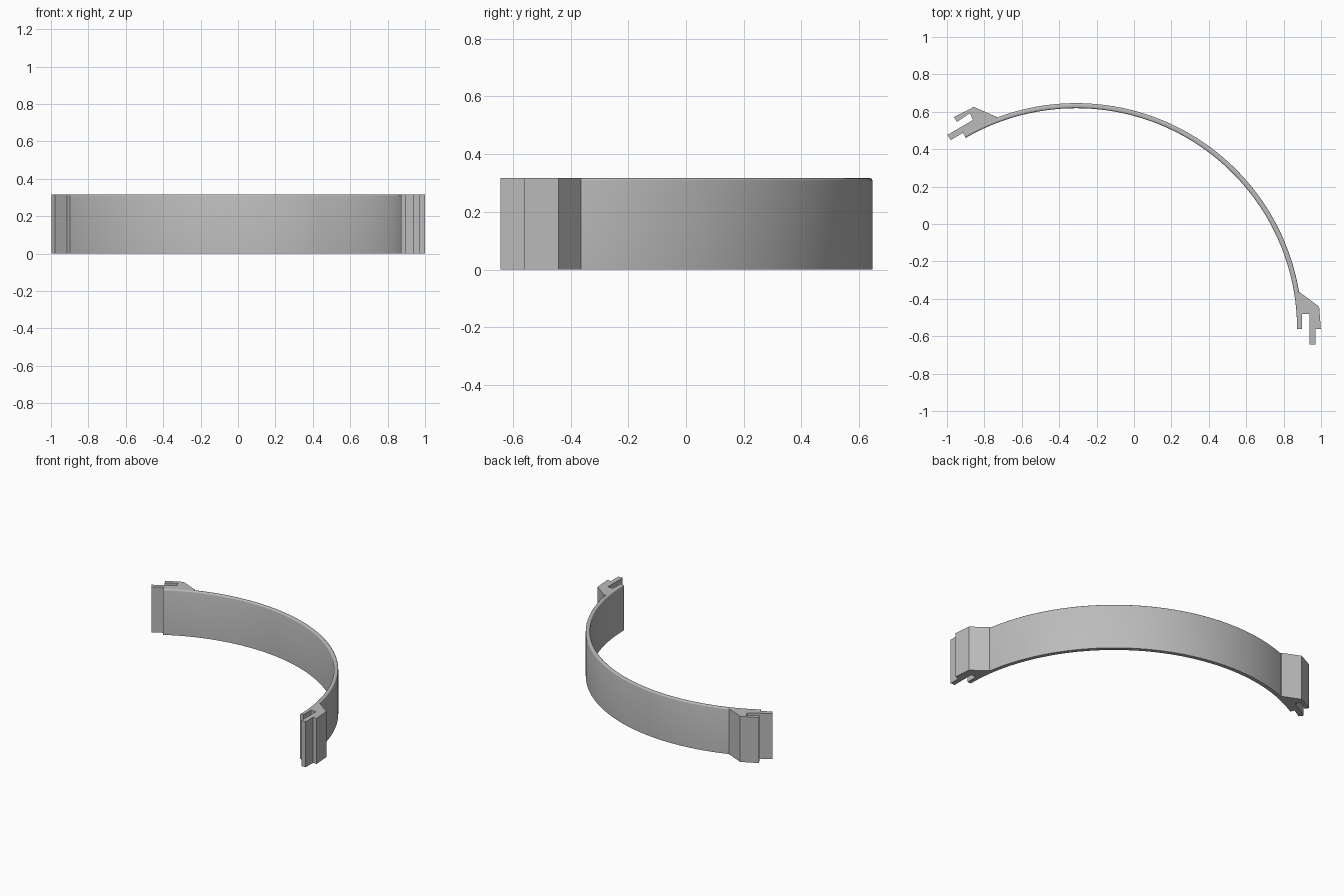
import bpy, bmesh
from math import cos, sin, radians

cube = bpy.data.objects.get("Cube")
if cube:
    bpy.data.objects.remove(cube)

HEIGHT = 0.317
CX, CY = -0.309, -0.562       # centre of the ring the band belongs to
R_IN, R_OUT = 1.181, 1.208
ROUND = 0.009                 # softened top rims
SWEEP, STEPS = 120, 96

grey = bpy.data.materials.new("plain grey")
grey.use_nodes = True
colour = (0.5, 0.5, 0.5, 1)
grey.diffuse_color = colour
grey.node_tree.nodes["Principled BSDF"].inputs["Base Color"].default_value = colour


def finish(name, bm):
    bmesh.ops.recalc_face_normals(bm, faces=bm.faces)
    mesh = bpy.data.meshes.new(name)
    bm.to_mesh(mesh)
    bm.free()
    mesh.materials.append(grey)
    obj = bpy.data.objects.new(name, mesh)
    bpy.context.collection.objects.link(obj)
    return obj


def arc_point(radius, degrees):
    a = radians(degrees)
    return CX + radius * cos(a), CY + radius * sin(a)


# Curved band: one cross-section swept around the ring
def make_band():
    section = [(R_IN, 0), (R_OUT, 0)]
    for centre, start in ((R_OUT - ROUND, 0), (R_IN + ROUND, 90)):
        for k in range(4):
            a = radians(start + 30 * k)
            section.append((centre + ROUND * cos(a), HEIGHT - ROUND + ROUND * sin(a)))
    bm = bmesh.new()
    rings = []
    for i in range(STEPS + 1):
        rings.append([bm.verts.new((*arc_point(r, SWEEP * i / STEPS), z)) for r, z in section])
    n = len(section)
    for a, b in zip(rings, rings[1:]):
        for j in range(n):
            k = (j + 1) % n
            bm.faces.new((a[j], a[k], b[k], b[j]))
    bm.faces.new(rings[0])
    bm.faces.new(rings[-1])
    return finish("curved_band", bm)


# Interlocking clip: a flat outline pulled up to full height
def make_clip(name, outline):
    bm = bmesh.new()
    base = bm.faces.new([bm.verts.new((x, y, 0)) for x, y in outline])
    top = bmesh.ops.extrude_face_region(bm, geom=[base], use_keep_orig=True)
    verts = [v for v in top["geom"] if isinstance(v, bmesh.types.BMVert)]
    bmesh.ops.translate(bm, verts=verts, vec=(0, 0, HEIGHT))
    return finish(name, bm)


band = make_band()
bpy.ops.object.select_all(action="DESELECT")
bpy.context.view_layer.objects.active = band
band.select_set(True)
bpy.ops.object.shade_smooth_by_angle(angle=radians(40))

# Socket side: hooked lip, slot and long middle tongue
root = [arc_point(R_IN + 0.012, d) for d in (9, 6, 3, 0)]
make_clip("left_clip", root + [
    (0.899, -0.562), (0.899, -0.48), (0.938, -0.48), (0.938, -0.643),
    (0.971, -0.643), (0.971, -0.562), (0.999, -0.562), (0.99, -0.442),
    (0.884, -0.363)])

# Plug side: outer lip, slot and tongue beside the band end
root = [arc_point(R_IN + 0.012, d) for d in (119.5, 117, 114, 111)]
make_clip("right_clip", root + [
    (-0.733, 0.572), (-0.856, 0.626), (-0.963, 0.572), (-0.947, 0.546),
    (-0.877, 0.592), (-0.861, 0.556), (-0.998, 0.476), (-0.979, 0.449),
    (-0.914, 0.488)])
